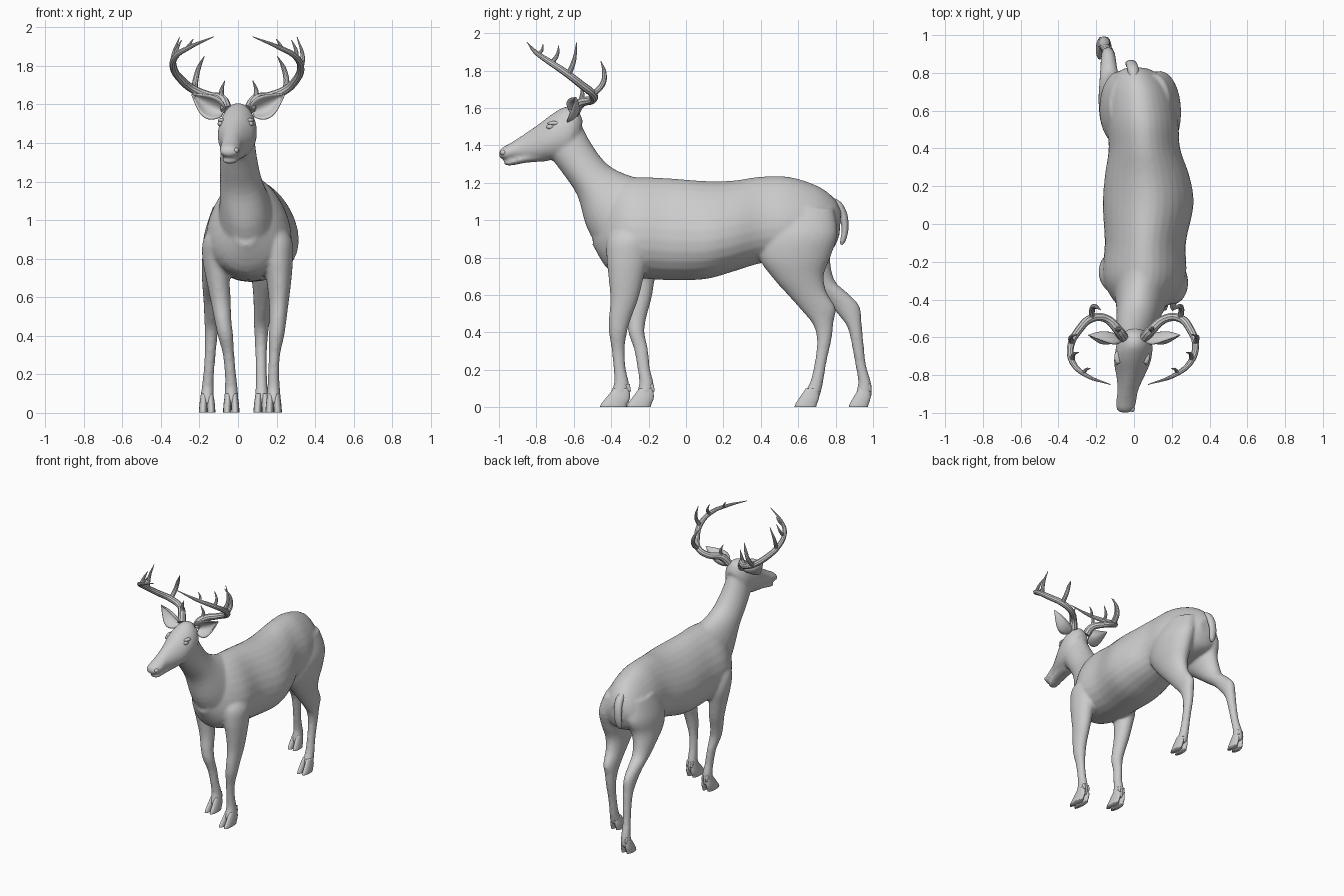
import bpy, bmesh, math
from mathutils import Vector

def catmull(a, b, c, d, t):
    return [0.5 * (2*q + (r-p)*t + (2*p-5*q+4*r-s)*t*t + (3*q-p-3*r+s)*t**3)
            for p, q, r, s in zip(a, b, c, d)]

def loft(bm, secs, taper=0.0, sub=4, n=28):
    """Section: (centre x, half width, y0, z0, y1, z1); 0 = belly/front side, 1 = back side."""
    pts = []
    for i in range(len(secs) - 1):
        four = [secs[max(i-1, 0)], secs[i], secs[i+1], secs[min(i+2, len(secs)-1)]]
        pts += [catmull(*four, k / sub) for k in range(sub)]
    pts.append(secs[-1])
    rings = []
    for cx, hw, y0, z0, y1, z1 in pts:
        ring = []
        for k in range(n):
            a = 2 * math.pi * k / n
            s, c = math.sin(a), math.cos(a)
            ring.append(bm.verts.new((cx + hw*c*(1 - taper*s),
                                      (y0+y1)/2 + s*(y1-y0)/2, (z0+z1)/2 + s*(z1-z0)/2)))
        rings.append(ring)
    for r, q in zip(rings, rings[1:]):
        for k in range(n):
            bm.faces.new((r[k], r[(k+1) % n], q[(k+1) % n], q[k]))
    bm.faces.new(rings[0])
    bm.faces.new(rings[-1])

def leg(bm, rows):
    """Row: (z, y front, y back, centre x, half width)."""
    loft(bm, [(cx, hw, y0, z, y1, z) for z, y0, y1, cx, hw in rows])

def make(name, bm):
    bmesh.ops.recalc_face_normals(bm, faces=bm.faces)
    for f in bm.faces:
        f.smooth = True
    me = bpy.data.meshes.new(name)
    bm.to_mesh(me)
    bm.free()
    ob = bpy.data.objects.new(name, me)
    bpy.context.collection.objects.link(ob)
    return ob

def yaw(x, y, z, side):
    """Mirror a head part and follow the slight turn of the head."""
    return Vector((side*x + 0.1*(y + 0.6), y, z))

# body: torso, neck, head and legs fused into one skin
bm = bmesh.new()
loft(bm, [(.04, .06, -.50, .87, -.47, 1.12), (.05, .16, -.41, .73, -.38, 1.21),
          (.055, .215, -.28, .695, -.27, 1.23), (.06, .21, -.1, .68, -.1, 1.225),
          (.075, .235, .1, .685, .1, 1.21), (.07, .22, .25, .725, .25, 1.212),
          (.055, .185, .4, .77, .4, 1.233), (.045, .185, .54, .78, .55, 1.232),
          (.03, .165, .68, .80, .70, 1.185), (.015, .12, .78, .84, .79, 1.12),
          (.01, .06, .82, .92, .83, 1.05)], taper=0.22)
# neck
loft(bm, [(.05, .16, -.44, .80, -.15, 1.215), (.035, .13, -.53, .96, -.29, 1.235),
          (.015, .108, -.58, 1.13, -.415, 1.295), (.003, .096, -.655, 1.245, -.50, 1.40),
          (0, .085, -.72, 1.33, -.565, 1.52)], taper=0.1)
# head
loft(bm, [(.005, .06, -.61, 1.38, -.55, 1.53), (.003, .088, -.64, 1.34, -.58, 1.59),
          (0, .098, -.69, 1.325, -.64, 1.608), (-.01, .095, -.76, 1.32, -.71, 1.572),
          (-.02, .072, -.83, 1.32, -.79, 1.512), (-.033, .055, -.89, 1.325, -.87, 1.457),
          (-.042, .053, -.95, 1.325, -.94, 1.412), (-.046, .045, -.985, 1.328, -.98, 1.39),
          (-.047, .025, -1.0, 1.34, -.998, 1.37)], taper=0.08)
# lower jaw
loft(bm, [(-.01, .06, -.74, 1.315, -.72, 1.40), (-.025, .05, -.85, 1.308, -.84, 1.36),
          (-.038, .042, -.92, 1.295, -.92, 1.335), (-.043, .036, -.955, 1.292, -.955, 1.322),
          (-.045, .02, -.972, 1.30, -.972, 1.316)])
# front legs
leg(bm, [(1.0, -.37, -.2, .15, .07), (.9, -.42, -.19, .19, .09), (.8, -.425, -.2, .205, .08),
         (.7, -.415, -.225, .212, .066), (.58, -.405, -.255, .212, .052),
         (.48, -.412, -.292, .207, .044), (.40, -.412, -.315, .2, .04),
         (.31, -.398, -.328, .19, .03), (.21, -.388, -.322, .185, .029),
         (.13, -.385, -.305, .185, .033), (.075, -.405, -.30, .185, .036), (.045, -.41, -.31, .185, .03)])
leg(bm, [(1.0, -.36, -.18, -.05, .07), (.9, -.37, -.16, -.09, .09), (.8, -.34, -.15, -.11, .075),
         (.7, -.32, -.165, -.105, .062), (.58, -.305, -.185, -.09, .052),
         (.48, -.312, -.212, -.078, .044), (.40, -.308, -.222, -.065, .04),
         (.31, -.278, -.203, -.05, .03), (.21, -.26, -.193, -.04, .029),
         (.13, -.25, -.173, -.035, .033), (.075, -.265, -.172, -.035, .036), (.045, -.27, -.18, -.035, .03)])
# hind legs
loft(bm, [(.11, .08, .46, 1.08, .79, 1.06), (.14, .105, .39, .93, .81, .93),
          (.148, .095, .39, .80, .775, .81), (.145, .075, .465, .69, .738, .71),
          (.137, .058, .545, .60, .75, .62), (.128, .046, .625, .51, .80, .53),
          (.122, .039, .68, .44, .79, .46), (.12, .032, .70, .36, .778, .36),
          (.12, .029, .69, .25, .753, .25), (.122, .031, .665, .14, .733, .13),
          (.123, .035, .635, .08, .72, .075), (.123, .03, .63, .045, .71, .045)])
loft(bm, [(-.05, .08, .46, 1.08, .78, 1.06), (-.08, .095, .42, .93, .81, .93),
          (-.10, .085, .45, .81, .775, .83), (-.118, .07, .56, .72, .775, .75),
          (-.128, .057, .66, .64, .80, .67), (-.133, .047, .745, .575, .865, .61),
          (-.136, .04, .81, .50, .928, .54), (-.138, .035, .862, .43, .94, .44),
          (-.142, .03, .885, .34, .95, .34), (-.15, .028, .905, .23, .962, .23),
          (-.157, .031, .92, .14, .99, .13), (-.16, .035, .91, .08, .995, .075),
          (-.16, .03, .905, .045, .985, .045)])
body = make("body", bm)
m = body.modifiers.new("fuse", 'REMESH')
m.mode, m.voxel_size, m.use_smooth_shade = 'VOXEL', 0.01, True
m = body.modifiers.new("soften", 'SMOOTH')
m.factor, m.iterations = 0.5, 7

# cloven hooves: two tapering toes per foot, plus dew claws
for name, x, toe, heel in (("front_hoof_right", .185, -.46, -.295), ("front_hoof_left", -.035, -.318, -.168),
                           ("hind_hoof_right", .123, .58, .715), ("hind_hoof_left", -.16, .87, .99)):
    bm = bmesh.new()
    L = heel - toe
    for s in (-1, 1):
        loft(bm, [(x + s*.016, .016, heel - .55*L, .10, heel - .05*L, .10),
                  (x + s*.019, .020, heel - .78*L, .055, heel - .03*L, .05),
                  (x + s*.021, .021, heel - .95*L, .02, heel - .12*L, .015),
                  (x + s*.021, .021, toe, .002, heel - .14*L, .002)], n=16)
        loft(bm, [(x + s*.017, .010, heel - .25*L, .12, heel - .03*L, .125),
                  (x + s*.018, .007, heel - .12*L, .085, heel + .01*L, .085)], n=10)
    make(name, bm)

# tail
bm = bmesh.new()
loft(bm, [(0, .025, .76, 1.06, .775, 1.125), (-.005, .03, .805, 1.05, .83, 1.095),
          (-.012, .03, .825, 1.0, .863, 1.03), (-.018, .028, .832, .94, .868, .95),
          (-.02, .022, .825, .895, .853, .89), (-.02, .008, .825, .87, .837, .868)], n=16)
make("tail", bm)

for side, tag in ((1, "right"), (-1, "left")):
    # cupped ear
    bm = bmesh.new()
    base, axis = Vector((.075, -.595, 1.56)), Vector((.165, .005, .095))
    across = Vector((-.45, 0, .87))
    nu, nv, grid = 14, 10, []
    for i in range(nu + 1):
        t = i / nu
        w = .022*(1-t) + .046*math.sin(math.pi * t**.8) + .001
        row = []
        for j in range(nv + 1):
            v = 2*j/nv - 1
            p = base + axis*t + across*(v*w) + Vector((0, -1.0*w*v*v + .02*math.sin(math.pi*t), -.012*math.sin(math.pi*t)))
            row.append(bm.verts.new(yaw(*p, side)))
        grid.append(row)
    for r, q in zip(grid, grid[1:]):
        for j in range(nv):
            bm.faces.new((r[j], r[j+1], q[j+1], q[j]))
    ear = make("ear_" + tag, bm)
    m = ear.modifiers.new("thickness", 'SOLIDIFY')
    m.thickness, m.offset = .009, 0

    # antler: main beam and tines, (x, y, z, radius)
    cu = bpy.data.curves.new("antler_" + tag, 'CURVE')
    cu.dimensions, cu.bevel_depth, cu.bevel_resolution = '3D', 1.0, 3
    cu.resolution_u, cu.use_fill_caps = 8, True
    for path in (
        [(.06, -.60, 1.575, .03), (.085, -.565, 1.625, .026), (.16, -.50, 1.645, .022),
         (.235, -.50, 1.675, .022), (.295, -.56, 1.725, .021), (.33, -.645, 1.79, .019),
         (.31, -.735, 1.85, .016), (.235, -.80, 1.895, .012), (.1, -.85, 1.952, .002)],
        [(.085, -.57, 1.62, .016), (.09, -.555, 1.67, .012), (.072, -.56, 1.725, .002)],
        [(.235, -.50, 1.67, .016), (.235, -.445, 1.73, .015), (.22, -.437, 1.79, .012), (.19, -.455, 1.85, .002)],
        [(.325, -.63, 1.775, .016), (.335, -.60, 1.85, .012), (.305, -.585, 1.95, .002)],
        [(.315, -.72, 1.84, .013), (.31, -.69, 1.88, .010), (.285, -.68, 1.935, .002)],
        [(.25, -.79, 1.885, .011), (.235, -.77, 1.91, .008), (.215, -.765, 1.94, .002)]):
        sp = cu.splines.new('BEZIER')
        sp.bezier_points.add(len(path) - 1)
        for bp, (x, y, z, r) in zip(sp.bezier_points, path):
            bp.co, bp.radius = yaw(x, y, z, side), r
            bp.handle_left_type = bp.handle_right_type = 'AUTO'
    ob = bpy.data.objects.new("antler_" + tag, cu)
    bpy.context.collection.objects.link(ob)
    bpy.ops.object.select_all(action='DESELECT')
    ob.select_set(True)
    bpy.context.view_layer.objects.active = ob
    bpy.ops.object.convert(target='MESH')
    bpy.ops.object.shade_smooth_by_angle()

    # eye with brow, and nostril rim
    for part, pos, scale in (("eye", (.079, -.725, 1.50), (.014, .022, .014)),
                             ("brow", (.074, -.705, 1.518), (.02, .035, .012)),
                             ("nostril", (.028, -.977, 1.362), (.014, .018, .014))):
        bpy.ops.mesh.primitive_uv_sphere_add(segments=20, ring_count=12, radius=1, location=yaw(*pos, side))
        o = bpy.context.object
        o.name, o.scale = part + "_" + tag, scale
        bpy.ops.object.shade_smooth()
